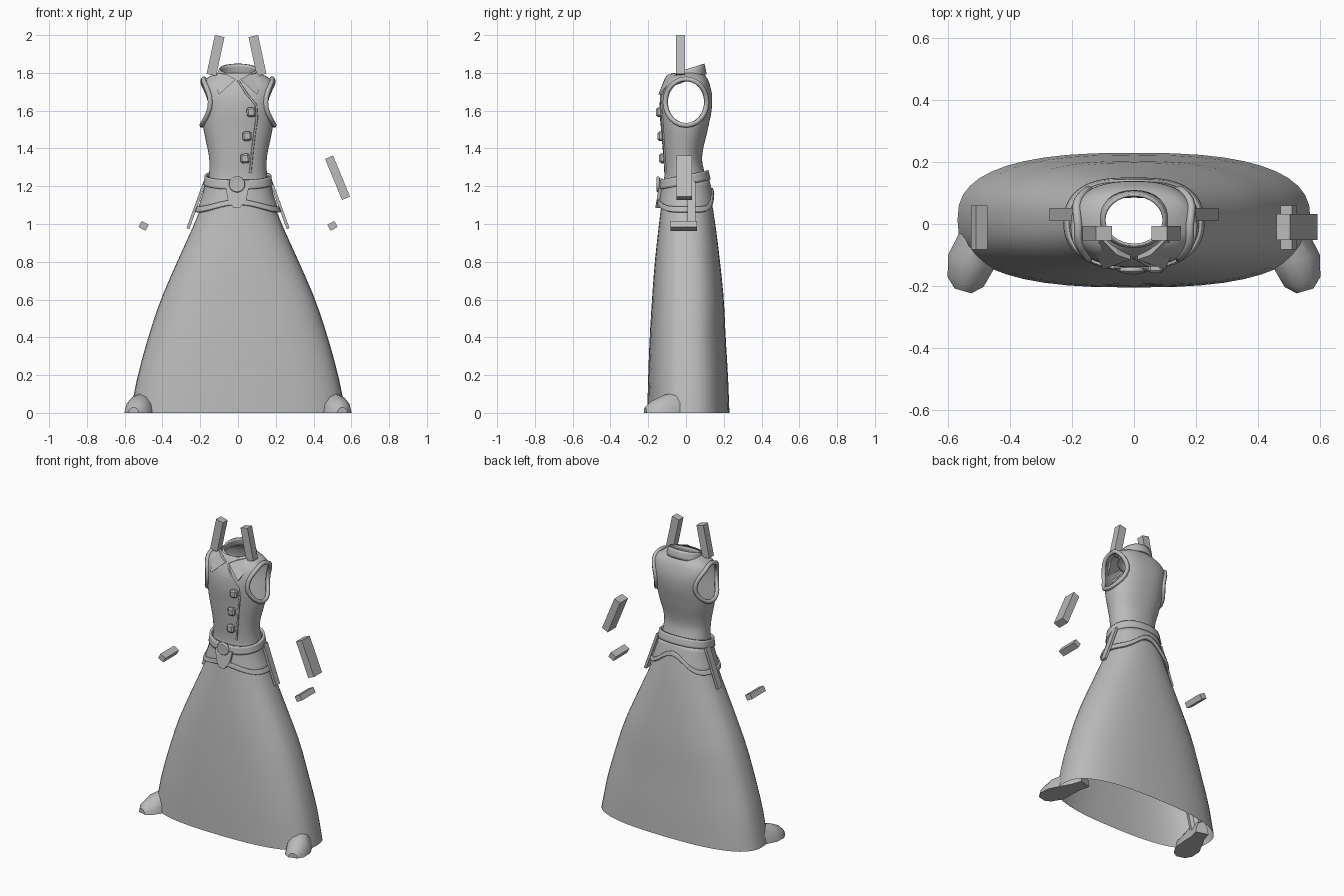
import bpy, bmesh, math
from math import pi, sin, cos, radians
from mathutils import Vector, Matrix

if "Cube" in bpy.data.objects:
    bpy.data.objects.remove(bpy.data.objects["Cube"], do_unlink=True)

grey = bpy.data.materials.new("plain_grey")
grey.use_nodes = True
grey.diffuse_color = (0.5, 0.5, 0.5, 1)
grey.node_tree.nodes["Principled BSDF"].inputs["Base Color"].default_value = (0.5, 0.5, 0.5, 1)

# Body profile: height, half width, front y, back y, squareness
BODY = [
    (0, .57, -.205, .23, 2.6), (.2, .53, -.2, .222, 2.6), (.4, .475, -.192, .21, 2.5),
    (.6, .408, -.18, .2, 2.5), (.8, .322, -.165, .18, 2.4), (1, .232, -.143, .155, 2.3),
    (1.15, .175, -.125, .13, 2.2), (1.25, .155, -.115, .105, 2.2), (1.35, .153, -.12, .085, 2.2),
    (1.5, .182, -.132, .115, 2.3), (1.6, .191, -.14, .135, 2.4), (1.68, .199, -.135, .138, 2.5),
    (1.74, .195, -.115, .125, 2.5), (1.775, .165, -.095, .11, 2.4), (1.8, .108, -.075, .09, 2.2)]


def body(z):
    """Smoothly interpolated profile row at height z."""
    i = max(j for j in range(len(BODY) - 1) if j == 0 or BODY[j][0] <= z)
    rows = [BODY[min(max(k, 0), len(BODY) - 1)] for k in (i - 1, i, i + 1, i + 2)]
    a, b, c, d = rows
    h = c[0] - b[0]
    t = min(max((z - b[0]) / h, 0), 1)
    out = []
    for k in range(1, 5):
        m0 = (c[k] - a[k]) / (c[0] - a[0]) * h
        m1 = (d[k] - b[k]) / (d[0] - b[0]) * h
        out.append((2*t**3 - 3*t*t + 1) * b[k] + (t**3 - 2*t*t + t) * m0
                   + (3*t*t - 2*t**3) * c[k] + (t**3 - t*t) * m1)
    return out


def around(a, z, offset=0):
    """Point on the body surface at angle a and height z."""
    w, f, b, e = body(z)
    c, s = cos(a), sin(a)
    return Vector(((w + offset) * math.copysign(abs(c) ** (2 / e), c),
                   (f + b) / 2 + ((b - f) / 2 + offset) * math.copysign(abs(s) ** (2 / e), s), z))


def front_y(x, z):
    w, f, b, e = body(z)
    return (f + b) / 2 - (b - f) / 2 * max(0, 1 - abs(x / w) ** e) ** (1 / e)


def side_x(y, z):
    w, f, b, e = body(z)
    return w * max(0, 1 - abs((y - (f + b) / 2) / ((b - f) / 2)) ** e) ** (1 / e)


def finish(name, bm, smooth=True, thick=0, fix=True):
    if fix:
        bmesh.ops.recalc_face_normals(bm, faces=bm.faces)
    me = bpy.data.meshes.new(name)
    bm.to_mesh(me)
    bm.free()
    me.materials.append(grey)
    ob = bpy.data.objects.new(name, me)
    bpy.context.collection.objects.link(ob)
    if thick:
        m = ob.modifiers.new("thickness", "SOLIDIFY")
        m.thickness, m.offset = thick, 1
    if smooth:
        bpy.ops.object.select_all(action="DESELECT")
        ob.select_set(True)
        bpy.context.view_layer.objects.active = ob
        bpy.ops.object.shade_smooth_by_angle(angle=radians(35))
    return ob


def shell(f, n, m, caps=False):
    """Closed loop of n points, repeated for m + 1 levels of f(angle, t)."""
    bm = bmesh.new()
    rows = [[bm.verts.new(f(2 * pi * i / n, j / m)) for i in range(n)] for j in range(m + 1)]
    for lo, hi in zip(rows, rows[1:]):
        for i in range(n):
            k = (i + 1) % n
            bm.faces.new((lo[i], lo[k], hi[k], hi[i]))
    if caps:
        bm.faces.new(rows[0][::-1])
        bm.faces.new(rows[-1])
    return bm


def tube(name, pts, r, cyclic=False):
    cu = bpy.data.curves.new(name, "CURVE")
    cu.dimensions, cu.bevel_depth, cu.bevel_resolution = "3D", r, 1
    sp = cu.splines.new("POLY")
    sp.points.add(len(pts) - 1)
    for p, q in zip(sp.points, pts):
        p.co = (*q, 1)
    sp.use_cyclic_u = cyclic
    sp.use_smooth = True
    cu.materials.append(grey)
    ob = bpy.data.objects.new(name, cu)
    bpy.context.collection.objects.link(ob)


def box(name, loc, size, tilt=0, bevel=0):
    bm = bmesh.new()
    bmesh.ops.create_cube(bm, size=1)
    bmesh.ops.scale(bm, vec=size, verts=bm.verts)
    if bevel:
        bmesh.ops.bevel(bm, geom=bm.edges[:], offset=bevel, segments=1, affect="EDGES")
    bm.transform(Matrix.Translation(loc) @ Matrix.Rotation(radians(tilt), 4, "Y"))
    finish(name, bm, smooth=False)


def plate(name, pts, depth):
    """Flat panel pushed back along y."""
    bm = bmesh.new()
    face = bm.faces.new([bm.verts.new(p) for p in pts])
    new = bmesh.ops.extrude_face_region(bm, geom=[face])["geom"]
    bmesh.ops.translate(bm, vec=(0, depth, 0), verts=[v for v in new if isinstance(v, bmesh.types.BMVert)])
    finish(name, bm, smooth=False)


# Skirt, open at the hem
finish("skirt", shell(lambda a, t: around(a, 1.25 * t), 44, 14))

# Sleeveless bodice with open armholes
HY, HZ, RY, RZ = 0, 1.645, .102, .117
bm = shell(lambda a, t: around(a, 1.23 + .57 * t), 64, 36)
inside = lambda p: abs(p.x) > .07 and ((p.y - HY) / RY) ** 2 + ((p.z - HZ) / RZ) ** 2 < 1
bmesh.ops.delete(bm, geom=[f for f in bm.faces if inside(f.calc_center_median())], context="FACES")
for v in bm.verts:
    if v.is_boundary and 1.3 < v.co.z < 1.79:
        dy, dz = v.co.y - HY, v.co.z - HZ
        k = 1 / math.hypot(dy / RY, dz / RZ)
        v.co.y, v.co.z = HY + dy * k, HZ + dz * k
        v.co.x = math.copysign(side_x(v.co.y, v.co.z), v.co.x)
finish("bodice", bm, fix=False)
for side, label in ((1, "left"), (-1, "right")):
    ring = []
    for i in range(24):
        y, z = HY + (RY + .008) * cos(i * pi / 12), HZ + (RZ + .006) * sin(i * pi / 12)
        ring.append((side * (side_x(y, z) + .006), y, z))
    tube(label + "_armhole_rim", ring, .014, True)


# Belt and hip panels wrap the body between two height rules
def band(name, low, high, offset, thick):
    def f(a, t):
        return around(a, low(a) + (high(a) - low(a)) * t, offset)
    finish(name, shell(f, 64, 4), thick=thick)


def hem(a):
    s = sin(a)
    return 1.06 + (.1 * s ** 6 if s > 0 else .04 * s ** 4)


band("hip_panel", hem, lambda a: 1.235, .004, .01)
band("hip_panel_trim", hem, lambda a: hem(a) + .028, .008, .014)
band("belt", lambda a: 1.207 + .025 * sin(a), lambda a: 1.257 + .025 * sin(a), .008, .014)

# Buckle and the tongue below it
tongue = [(-.065, 1.2), (-.055, 1.13), (-.025, 1.085), (.01, 1.085), (.045, 1.13), (.058, 1.2)]
plate("belt_tongue", [(x, front_y(x, z) - .03, z) for x, z in tongue], .025)
bpy.ops.mesh.primitive_torus_add(major_radius=.034, minor_radius=.009, major_segments=20, minor_segments=6,
                                 location=(-.005, -.148, 1.21), rotation=(pi / 2, 0, 0))
ob = bpy.context.object
ob.name = "buckle_ring"
ob.data.materials.append(grey)
bpy.ops.object.shade_smooth()
bpy.ops.mesh.primitive_cylinder_add(vertices=16, radius=.03, depth=.03, location=(-.005, -.14, 1.21),
                                    rotation=(pi / 2, 0, 0))
ob = bpy.context.object
ob.name = "buckle_centre"
ob.data.materials.append(grey)

# Standing collar, higher at the back, and its two front points
def collar(a, t):
    y = .013 + (.088 - .012 * t) * sin(a)
    return Vector(((.112 - .02 * t) * cos(a), y, 1.755 + .06 * t + .36 * y))


finish("collar_stand", shell(collar, 32, 3), thick=.009)
for side, label in ((1, "left"), (-1, "right")):
    pts = [(.012, -.115, 1.765), (.055, -.1, 1.79), (.105, -.05, 1.8), (.132, -.08, 1.755), (.1, -.147, 1.685)]
    plate(label + "_collar_point", [(side * x, y, z) for x, y, z in pts], .02)

# Overlapping front edge and buttons
edge = [(0, 1.76), (.045, 1.69), (.095, 1.63), (.1, 1.56), (.088, 1.48), (.078, 1.4), (.065, 1.27)]
tube("front_edge", [(x, front_y(x, z) - .001, z) for x, z in edge], .006)
for i, (x, z) in enumerate([(.07, 1.592), (.048, 1.465), (.037, 1.347)]):
    box("button_%d" % (i + 1), (x, front_y(x, z) - .008, z), (.048, .032, .05), -4, .009)

# Hip straps, boots and loose blocks, one per side
foot = [(0, .028, .03), (.03, .06, .06), (.1, .078, .095), (.18, .062, .11), (.25, .045, .12), (.32, .042, .08)]
for side, label in ((1, "left"), (-1, "right")):
    box(label + "_hip_strap", (side * .22, .03, 1.1), (.016, .042, .265), -side * 20)

    def shoe(a, t):
        s, w, h = foot[round(t * (len(foot) - 1))]
        x, y = w * cos(a), s - .22
        turned = Matrix.Rotation(radians(16), 2) @ Vector((x, y + .12))
        return Vector((side * (.525 + turned.x), turned.y - .12, max(0, h * sin(a))))

    finish(label + "_shoe", shell(shoe, 12, 5, True))

    def shaft(a, t):
        r = .042 + .006 * t
        return Vector((side * (.485 - .05 * t + r * cos(a)), .02 + r * sin(a), .04 + .24 * t))

    finish(label + "_boot_shaft", shell(shaft, 10, 3, True))
    box(label + "_small_block", (side * .5, -.012, .99), (.042, .142, .036), -side * 28)
    box(label + "_top_block", (side * .111 - .008, -.03, 1.892), (.052, .048, .21), -side * 12)

box("long_block", (.527, -.01, 1.245), (.046, .083, .235), -22.5)
